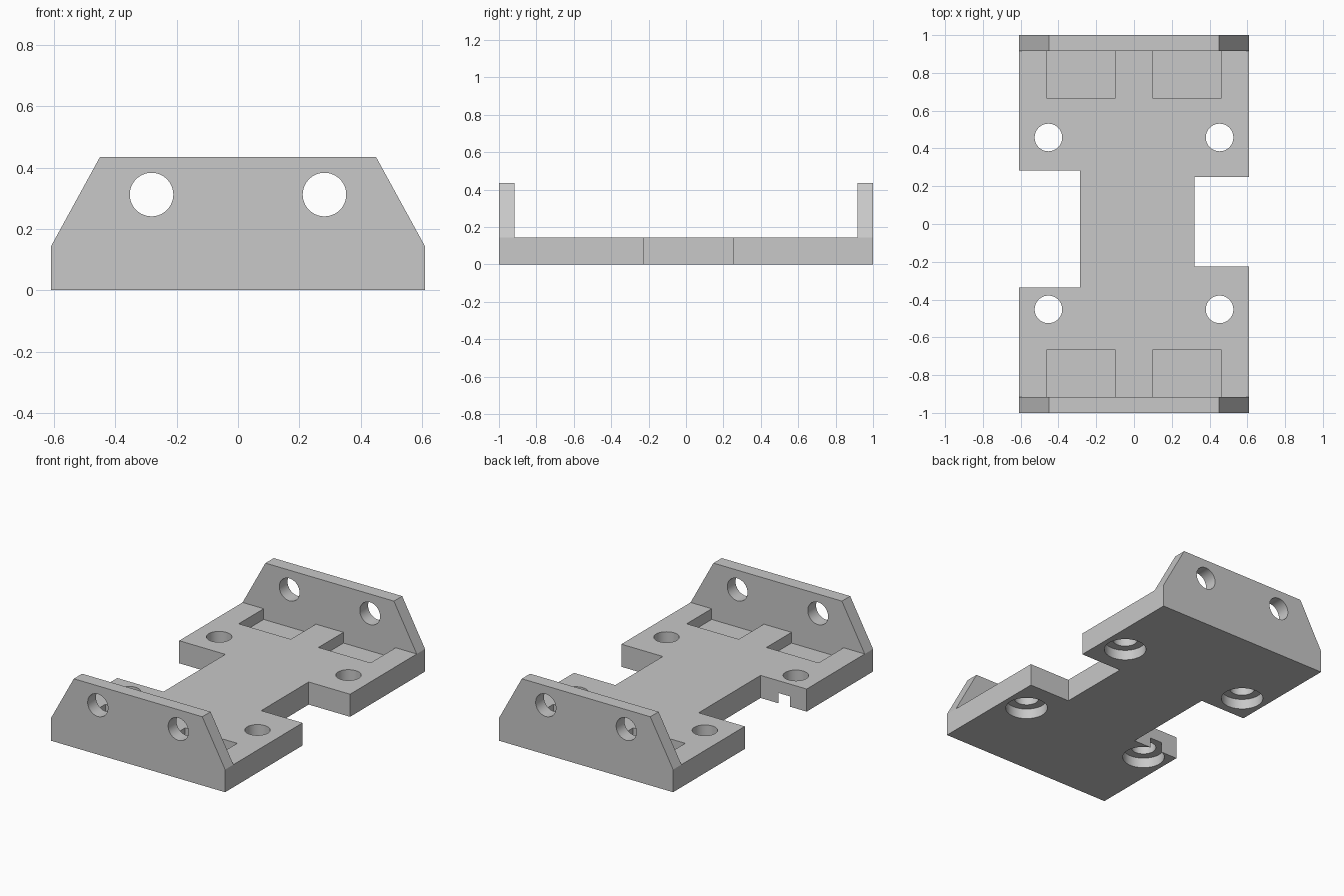
import bpy, bmesh
from mathutils import Matrix, Vector

default = bpy.data.objects.get("Cube")
if default:
    bpy.data.objects.remove(default, do_unlink=True)

HALF_W, DECK, TOP, INNER = 0.61, 0.143, 0.435, 0.917

grey = bpy.data.materials.new("light_grey")
grey.use_nodes = True
grey.diffuse_color = (0.58, 0.58, 0.58, 1)
grey.node_tree.nodes["Principled BSDF"].inputs["Base Color"].default_value = grey.diffuse_color


def finish(name, bm):
    bmesh.ops.recalc_face_normals(bm, faces=bm.faces)
    mesh = bpy.data.meshes.new(name)
    bm.to_mesh(mesh)
    bm.free()
    mesh.materials.append(grey)
    ob = bpy.data.objects.new(name, mesh)
    bpy.context.collection.objects.link(ob)
    return ob


def prism(name, outline, depth):
    """Extrude a closed outline of 3D points along the depth vector."""
    bm = bmesh.new()
    face = bm.faces.new([bm.verts.new(p) for p in outline])
    ext = bmesh.ops.extrude_face_region(bm, geom=[face])["geom"]
    bmesh.ops.translate(bm, vec=Vector(depth),
                        verts=[v for v in ext if isinstance(v, bmesh.types.BMVert)])
    return finish(name, bm)


def cylinder(name, centre, radius, length, axis="Z"):
    bm = bmesh.new()
    turn = Matrix.Rotation(1.5707963, 4, "X") if axis == "Y" else Matrix()
    bmesh.ops.create_cone(bm, cap_ends=True, segments=64, radius1=radius, radius2=radius,
                          depth=length, matrix=Matrix.Translation(centre) @ turn)
    return finish(name, bm)


def combine(target, tool, operation):
    """Apply a boolean and discard the tool."""
    mod = target.modifiers.new("bool", "BOOLEAN")
    mod.operation, mod.solver, mod.object = operation, "EXACT", tool
    bpy.context.view_layer.update()
    graph = bpy.context.evaluated_depsgraph_get()
    result = bpy.data.meshes.new_from_object(target.evaluated_get(graph))
    target.modifiers.clear()
    target.data = result
    bpy.data.objects.remove(tool, do_unlink=True)


# Deck plate with an uneven notch on each side
END = 0.96
deck = prism("mounting_bracket", [
    (-HALF_W, -END, 0), (HALF_W, -END, 0), (HALF_W, -0.225, 0), (0.32, -0.225, 0),
    (0.32, 0.25, 0), (HALF_W, 0.25, 0), (HALF_W, END, 0), (-HALF_W, END, 0),
    (-HALF_W, 0.283, 0), (-0.287, 0.283, 0), (-0.287, -0.336, 0), (-HALF_W, -0.336, 0),
], (0, 0, DECK))

for sx in (-1, 1):
    # Screw holes with wide counterbores underneath
    for y in (-0.452, 0.458):
        combine(deck, cylinder("screw_hole", (sx * 0.453, y, 0.1), 0.073, 0.6), "DIFFERENCE")
        combine(deck, cylinder("counterbore", (sx * 0.453, y, -0.035), 0.1235, 0.2), "DIFFERENCE")
    # Shallow pockets against the end walls
    for sy in (-1, 1):
        corners = [(0.097, 0.667), (0.462, 0.667), (0.462, 0.945), (0.097, 0.945)]
        combine(deck, prism("pocket", [(sx * x, sy * y, 0.075) for x, y in corners],
                            (0, 0, 0.2)), "DIFFERENCE")

# End walls with clipped corners and two round holes each
for sy in (-1, 1):
    profile = [(-HALF_W, 0), (HALF_W, 0), (HALF_W, DECK), (0.45, TOP), (-0.45, TOP), (-HALF_W, DECK)]
    wall = prism("end_wall", [(x, sy * INNER, z) for x, z in profile], (0, sy * (1 - INNER), 0))
    for sx in (-1, 1):
        combine(wall, cylinder("wall_hole", (sx * 0.282, sy, 0.312), 0.071, 0.5, "Y"), "DIFFERENCE")
    combine(deck, wall, "UNION")

# Smooth hole walls, crisp edges elsewhere
bpy.ops.object.select_all(action="DESELECT")
deck.select_set(True)
bpy.context.view_layer.objects.active = deck
bpy.ops.object.shade_smooth_by_angle(angle=0.5)
